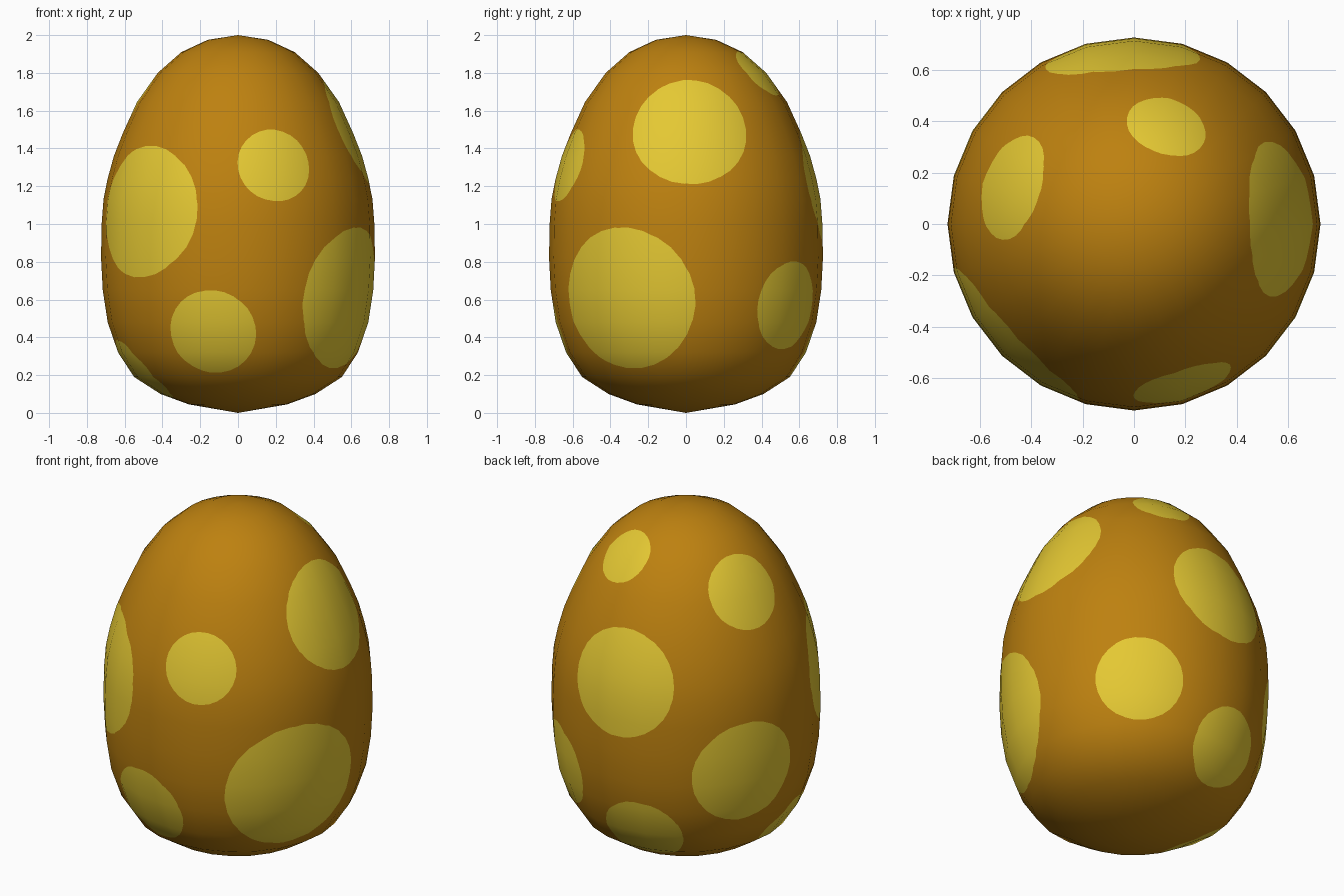
import bpy, bmesh, math
from mathutils import Vector

if "Cube" in bpy.data.objects:
    bpy.data.objects.remove(bpy.data.objects["Cube"])

SIDES = 24
# Egg profile (radius, height)
PROFILE = [(0, 0), (.26, .045), (.41, .1), (.55, .19), (.635, .32), (.69, .48),
           (.716, .65), (.725, .82), (.722, 1.0), (.712, 1.13), (.69, 1.24),
           (.657, 1.36), (.61, 1.48), (.535, 1.645), (.425, 1.8), (.30, 1.91),
           (.16, 1.975), (0, 2)]
# Round spots: (azimuth in degrees, height, radius)
SPOTS = [(223, 1.07, .35), (287, 1.315, .197), (258, .42, .23), (-28.5, .60, .378),
         (2, 1.50, .30), (71.5, 1.81, .157), (94, 1.21, .30), (163, 1.67, .208),
         (52.5, .565, .235), (103, .31, .22), (152, .70, .295), (192, .19, .212)]


def make_mat(name, rgb):
    m = bpy.data.materials.new(name)
    m.diffuse_color = (*rgb, 1)
    m.use_nodes = True
    m.node_tree.nodes["Principled BSDF"].inputs["Base Color"].default_value = m.diffuse_color
    return m


# Profile normals, averaged from the neighbouring segments
seg = [Vector((b[1] - a[1], a[0] - b[0])).normalized() for a, b in zip(PROFILE, PROFILE[1:])]
NORMALS = [Vector((0, -1))] + [(a + b).normalized() for a, b in zip(seg, seg[1:])] + [Vector((0, 1))]


def sample(z):
    """Radius and profile normal at height z."""
    z = min(max(z, 0), 2)
    for i in range(len(PROFILE) - 1):
        (r0, z0), (r1, z1) = PROFILE[i], PROFILE[i + 1]
        if z <= z1:
            t = (z - z0) / (z1 - z0)
            return r0 + (r1 - r0) * t, NORMALS[i].lerp(NORMALS[i + 1], t).normalized()


def around(r, z, a):
    return Vector((r * math.cos(a), r * math.sin(a), z))


# Egg body: rings of quads with a fan at each pole
bm = bmesh.new()
rings = [[bm.verts.new(around(r, z, 2 * math.pi * k / SIDES)) for k in range(SIDES)]
         for r, z in PROFILE[1:-1]]
bottom, top = bm.verts.new((0, 0, 0)), bm.verts.new((0, 0, 2))
for k in range(SIDES):
    j = (k + 1) % SIDES
    bm.faces.new((bottom, rings[0][j], rings[0][k]))
    bm.faces.new((top, rings[-1][k], rings[-1][j]))
    for lo, hi in zip(rings, rings[1:]):
        bm.faces.new((lo[k], lo[j], hi[j], hi[k]))
bmesh.ops.recalc_face_normals(bm, faces=bm.faces)


# Spots: cut a round outline into the surface along its normal
def cut_spot(az, z, radius, n=28):
    a = math.radians(az)
    r, pn = sample(z)
    centre, axis = around(r, z, a), around(pn.x, pn.y, a)
    u = Vector((-math.sin(a), math.cos(a), 0))
    v = axis.cross(u)
    planes = []

    def inside():
        found = []
        for f in bm.faces:
            c = f.calc_center_median()
            if f.normal.dot(axis) > 0.02 and all((c - p).dot(d) < 0 for p, d in planes):
                found.append(f)
        return found

    for k in range(n):
        t = 2 * math.pi * k / n
        d = u * math.cos(t) + v * math.sin(t)
        p = centre + d * radius
        faces = inside()
        geom = list({e for f in faces for e in f.verts}) + \
            list({e for f in faces for e in f.edges}) + faces
        bmesh.ops.bisect_plane(bm, geom=geom, dist=1e-5, plane_co=p, plane_no=d)
        bm.normal_update()
        planes.append((p, d))
    for f in inside():
        f.material_index = 1


for s in SPOTS:
    cut_spot(*s)
for f in bm.faces:
    f.smooth = True

mesh = bpy.data.meshes.new("spotted_egg")
bm.to_mesh(mesh)
bm.free()
mesh.materials.append(make_mat("shell orange", (.51, .22, .005)))
mesh.materials.append(make_mat("spot yellow", (.78, .58, .033)))

# Smooth shading that follows the rounded profile
custom = []
for vert in mesh.vertices:
    _, pn = sample(vert.co.z)
    custom.append(around(pn.x, pn.y, math.atan2(vert.co.y, vert.co.x)))
mesh.normals_split_custom_set_from_vertices(custom)

egg = bpy.data.objects.new("spotted_egg", mesh)
bpy.context.collection.objects.link(egg)
